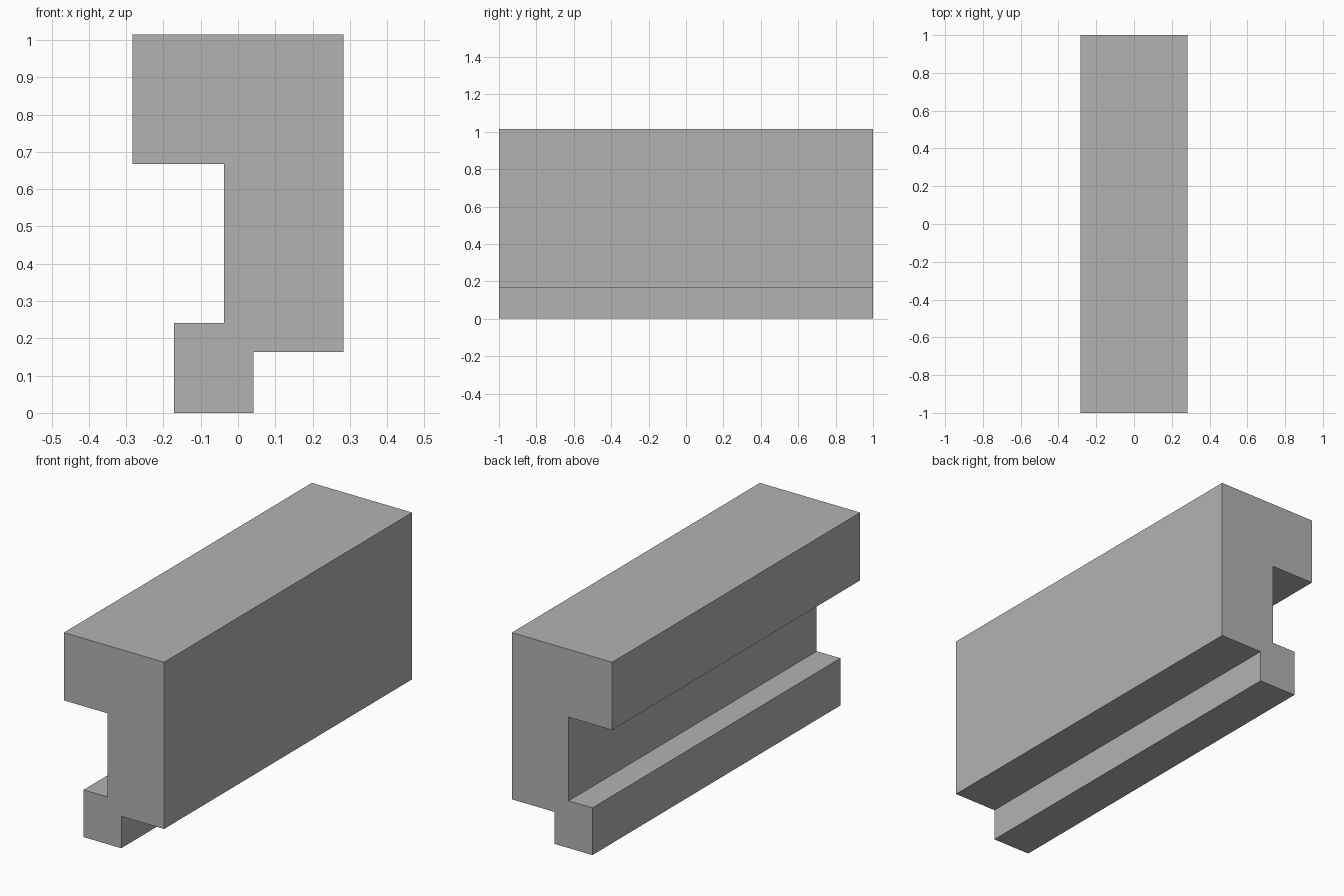
import bpy
import bmesh
from mathutils import Vector

cube = bpy.data.objects.get("Cube")
if cube:
    bpy.data.objects.remove(cube, do_unlink=True)


def flat_material(name, color):
    mat = bpy.data.materials.new(name)
    mat.use_nodes = True
    mat.diffuse_color = color
    mat.node_tree.nodes["Principled BSDF"].inputs["Base Color"].default_value = color
    return mat


def extrude_profile(name, profile, length, mat):
    """Extrude an x-z outline along y, centred on y = 0."""
    bm = bmesh.new()
    face = bm.faces.new([bm.verts.new((x, -length / 2, z)) for x, z in profile])
    result = bmesh.ops.extrude_face_region(bm, geom=[face])
    moved = [g for g in result["geom"] if isinstance(g, bmesh.types.BMVert)]
    bmesh.ops.translate(bm, verts=moved, vec=Vector((0, length, 0)))
    bmesh.ops.recalc_face_normals(bm, faces=bm.faces)
    mesh = bpy.data.meshes.new(name)
    bm.to_mesh(mesh)
    bm.free()
    mesh.materials.append(mat)
    obj = bpy.data.objects.new(name, mesh)
    bpy.context.collection.objects.link(obj)
    return obj


grey = flat_material("plain grey", (0.45, 0.45, 0.45, 1))

# Rail outline: wide head, set-back web with a groove, and a narrow offset foot
outline = [
    (-0.172, 0), (0.041, 0), (0.041, 0.163), (0.283, 0.163),
    (0.283, 1.014), (-0.283, 1.014), (-0.283, 0.668),
    (-0.038, 0.668), (-0.038, 0.241), (-0.172, 0.241),
]
extrude_profile("grooved_rail", outline, 2, grey)
